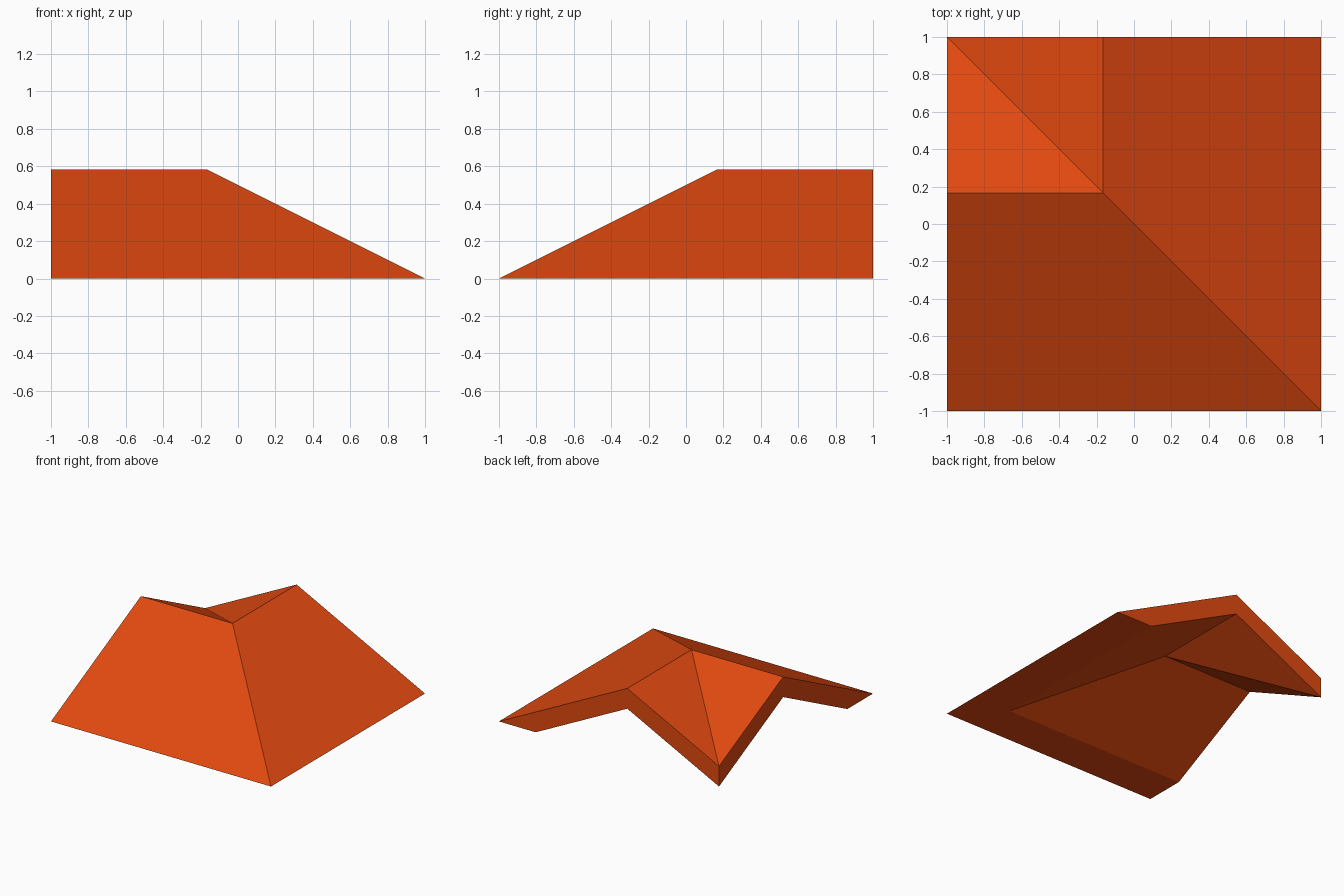
import bpy
import bmesh

cube = bpy.data.objects.get("Cube")
if cube:
    bpy.data.objects.remove(cube, do_unlink=True)

# Roof colour
orange = bpy.data.materials.new("roof_orange")
orange.use_nodes = True
colour = (0.76, 0.067, 0.005, 1.0)
orange.diffuse_color = colour
orange.node_tree.nodes["Principled BSDF"].inputs["Base Color"].default_value = colour

# Gable cross-section: distance across the ridge, height
THICK = 1 / 6
RIDGE = 1 / 6
PEAK = (1 + RIDGE) / 2
profile = [
    (-1, 0),                    # outer eave
    (RIDGE, PEAK),              # ridge
    (1, THICK),                 # valley, top
    (1, 0),                     # valley, underside
    (RIDGE, PEAK - THICK),      # ridge, underside
    (-1 + 2 * THICK, 0),        # inner eave
]

# Sweep the section round a mitred right-angle corner
bm = bmesh.new()
rings = [
    [bm.verts.new((-1, p, z)) for p, z in profile],
    [bm.verts.new((-p, p, z)) for p, z in profile],
    [bm.verts.new((-p, 1, z)) for p, z in profile],
]
count = len(profile)
for near, far in zip(rings, rings[1:]):
    for i in range(count):
        j = (i + 1) % count
        if profile[i][0] != profile[j][0]:
            bm.faces.new((near[i], near[j], far[j], far[i]))

# Cut ends, then merge the shared valley corner
bm.faces.new(rings[0])
bm.faces.new(rings[-1])
bmesh.ops.remove_doubles(bm, verts=bm.verts[:], dist=0.0001)
bmesh.ops.recalc_face_normals(bm, faces=bm.faces[:])

mesh = bpy.data.meshes.new("roof_corner")
bm.to_mesh(mesh)
bm.free()
mesh.materials.append(orange)
roof = bpy.data.objects.new("roof_corner", mesh)
bpy.context.collection.objects.link(roof)
